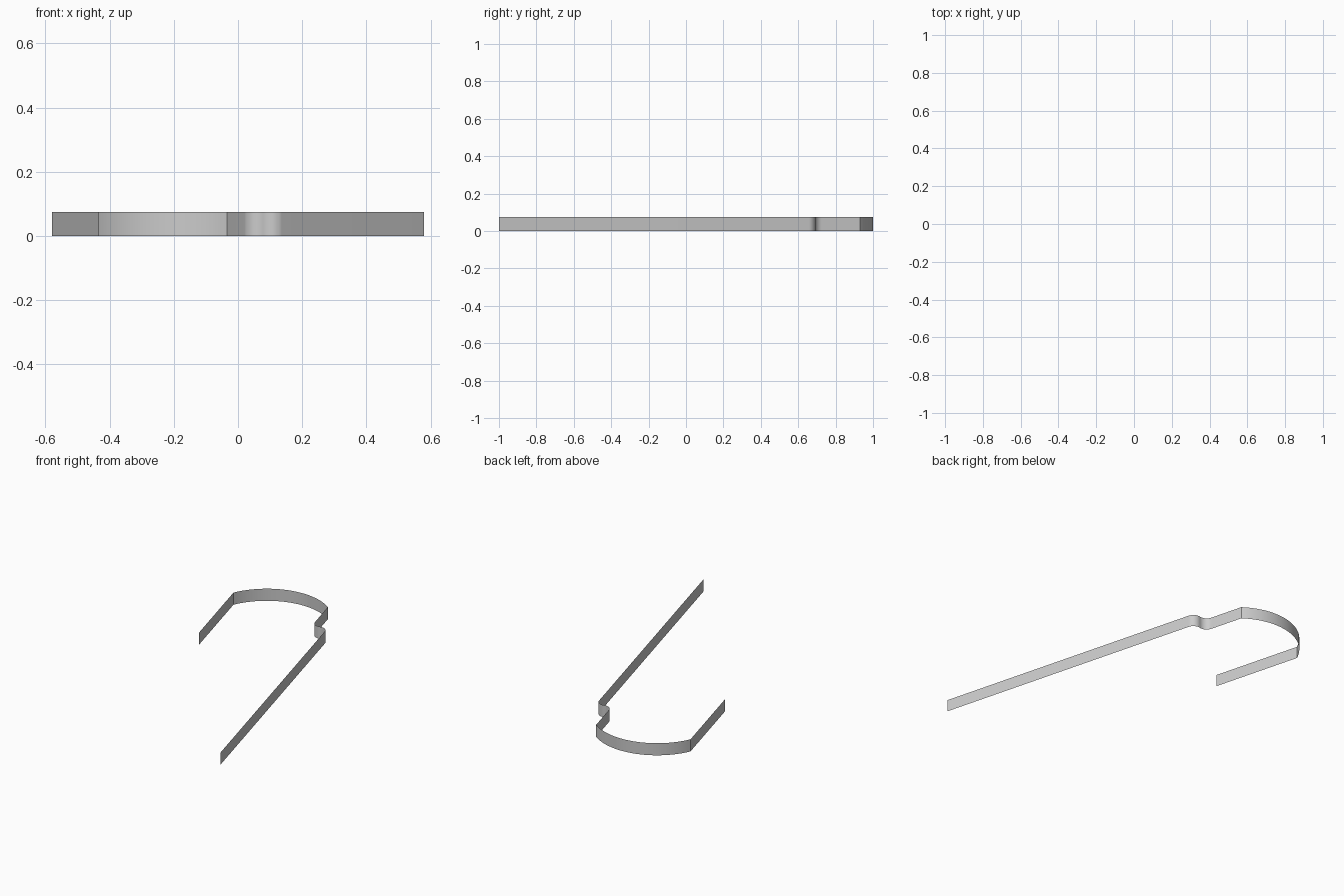
import bpy, bmesh, math
from mathutils import Vector

if "Cube" in bpy.data.objects:
    bpy.data.objects.remove(bpy.data.objects["Cube"])

HEIGHT = 0.075
TILT = math.radians(15)
W = Vector((math.cos(TILT), math.sin(TILT)))     # across the hook
U = Vector((-math.sin(TILT), math.cos(TILT)))    # along the legs


def arc(center, radius, a0, a1, n):
    """Arc points, angles in degrees measured from W towards U."""
    pts = []
    for i in range(n + 1):
        a = math.radians(a0 + (a1 - a0) * i / n)
        pts.append(center + radius * (math.cos(a) * W + math.sin(a) * U))
    return pts


long_end = Vector((0.58, -1.0))
right_corner = Vector((-0.035, 0.93))
left_corner = Vector((-0.58, 0.784))
left_end = left_corner - U * 0.57

# Broad end arc between the two corners
half = (right_corner - left_corner).length / 2
sagitta = 0.135
radius = (half ** 2 + sagitta ** 2) / (2 * sagitta)
center = (left_corner + right_corner) / 2 - U * (radius - sagitta)
spread = math.degrees(math.asin(half / radius))
end_arc = arc(center, radius, 90 + spread, 90 - spread, 32)

# S-shaped jog from the short right segment out to the long leg
r = (long_end - right_corner).dot(W) / 2
jog_start = right_corner - U * 0.213
jog = arc(jog_start + W * r, r, 180, 270, 12)
jog += arc(jog_start + W * r - U * 2 * r, r, 90, 0, 12)[1:]

path = [left_end] + end_arc + jog + [long_end]

# Upright zero-thickness ribbon
bm = bmesh.new()
low = [bm.verts.new((p.x, p.y, 0)) for p in path]
high = [bm.verts.new((p.x, p.y, HEIGHT)) for p in path]
for i in range(len(path) - 1):
    bm.faces.new((low[i + 1], low[i], high[i], high[i + 1]))
mesh = bpy.data.meshes.new("wall_strip")
bm.to_mesh(mesh)
bm.free()
strip = bpy.data.objects.new("wall_strip", mesh)
bpy.context.collection.objects.link(strip)
bpy.context.view_layer.objects.active = strip
strip.select_set(True)
bpy.ops.object.shade_smooth_by_angle(angle=math.radians(30))
